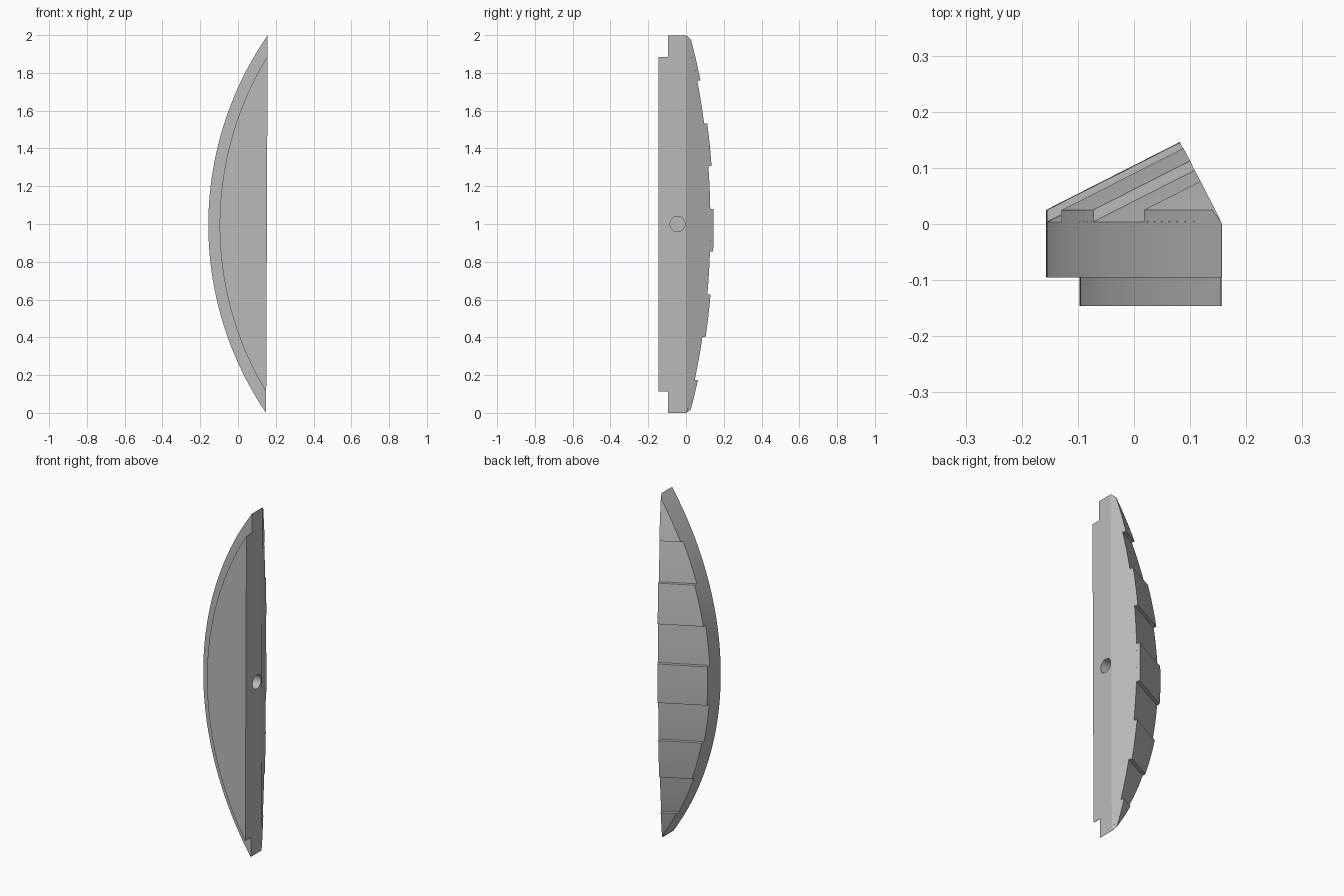
import bpy, bmesh, math
from mathutils import Matrix

cube = bpy.data.objects.get("Cube")
if cube:
    bpy.data.objects.remove(cube, do_unlink=True)

grey = bpy.data.materials.new("mid grey")
grey.use_nodes = True
colour = (0.5, 0.5, 0.5, 1)
grey.diffuse_color = colour
grey.node_tree.nodes["Principled BSDF"].inputs["Base Color"].default_value = colour

FLAT = 0.153              # straight side
LEFT = -0.157             # crown of the curved side
RADIUS = 1.768
SLOPE = 0.508             # rise of the back surface toward the straight side
LEAN = 0.49               # lean of the slanted side face
LOW, HIGH = 0.004, 0.025  # rim heights of the sunken and raised bands
FRONT, MID = -0.146, -0.095
TILT = 0.004


def rim(z, inset=0.0):
    """Curved side's x at a height measured from the middle."""
    r = RADIUS - inset
    return min(LEFT + RADIUS - math.sqrt(r * r - z * z), FLAT - 0.001)


def back(z, rim_y):
    """Ends of the sloping back line: rim point and ridge point."""
    x = rim(z)
    y = min(rim_y, (FLAT - x) / LEAN)
    ridge = (y + (FLAT - x) * SLOPE) / (1 + SLOPE * LEAN)
    return (x, y), (FLAT - LEAN * ridge, ridge)


def body_section(z):
    wall, ridge = back(z, LOW)
    return [(rim(z), MID), (FLAT, MID), (FLAT, 0), ridge, wall]


def flange_section(z):
    x = rim(z, 0.06)
    return [(x, FRONT), (FLAT, FRONT), (FLAT, MID), (x, MID)]


def band_section(z):
    wall_low, ridge_low = back(z, LOW)
    wall_high, ridge_high = back(z, HIGH)
    return [wall_low, ridge_low, ridge_high, wall_high]


def loft(name, section, z0, z1, steps):
    bm = bmesh.new()
    rings = []
    for i in range(steps + 1):
        z = z0 + (z1 - z0) * i / steps
        rings.append([bm.verts.new((x, y, z)) for x, y in section(z)])
    for a, b in zip(rings, rings[1:]):
        n = len(a)
        for k in range(n):
            bm.faces.new((a[k], a[(k + 1) % n], b[(k + 1) % n], b[k]))
    bm.faces.new(rings[0])
    bm.faces.new(rings[-1])
    bmesh.ops.remove_doubles(bm, verts=bm.verts, dist=1e-5)
    bmesh.ops.recalc_face_normals(bm, faces=bm.faces)
    mesh = bpy.data.meshes.new(name)
    bm.to_mesh(mesh)
    bm.free()
    mesh.materials.append(grey)
    obj = bpy.data.objects.new(name, mesh)
    obj.location.z = 1
    obj.rotation_euler.y = TILT
    bpy.context.collection.objects.link(obj)
    return obj


def activate(obj):
    bpy.ops.object.select_all(action='DESELECT')
    obj.select_set(True)
    bpy.context.view_layer.objects.active = obj


# Main body and the smaller front flange
body = loft("body", body_section, -0.999, 0.999, 80)
flange = loft("front_flange", flange_section, -0.886, 0.886, 72)
parts = [body, flange]

# Raised bands across the sloping back
pitch = 0.2264
first = 0.175 - 1
edges = [-0.999] + [first + pitch * k for k in range(8)] + [0.999]
for i in range(0, len(edges), 2):
    parts.append(loft(f"raised_band_{i // 2 + 1}", band_section,
                      edges[i], edges[i + 1], 10))

# Blind pin hole in the straight side
bm = bmesh.new()
bmesh.ops.create_cone(bm, cap_ends=True, segments=32, radius1=0.04,
                      radius2=0.04, depth=0.2,
                      matrix=Matrix.Rotation(math.pi / 2, 4, 'Y'))
mesh = bpy.data.meshes.new("hole_cutter")
bm.to_mesh(mesh)
bm.free()
mesh.materials.append(grey)
cutter = bpy.data.objects.new("hole_cutter", mesh)
cutter.location = (FLAT, -0.045, 1)
cutter.hide_render = True
bpy.context.collection.objects.link(cutter)
cut = body.modifiers.new("pin_hole", 'BOOLEAN')
cut.operation = 'DIFFERENCE'
cut.solver = 'EXACT'
cut.object = cutter
activate(body)
bpy.ops.object.modifier_apply(modifier=cut.name)
bpy.data.objects.remove(cutter, do_unlink=True)

for part in parts:
    activate(part)
    bpy.ops.object.shade_smooth_by_angle(angle=math.radians(20))
